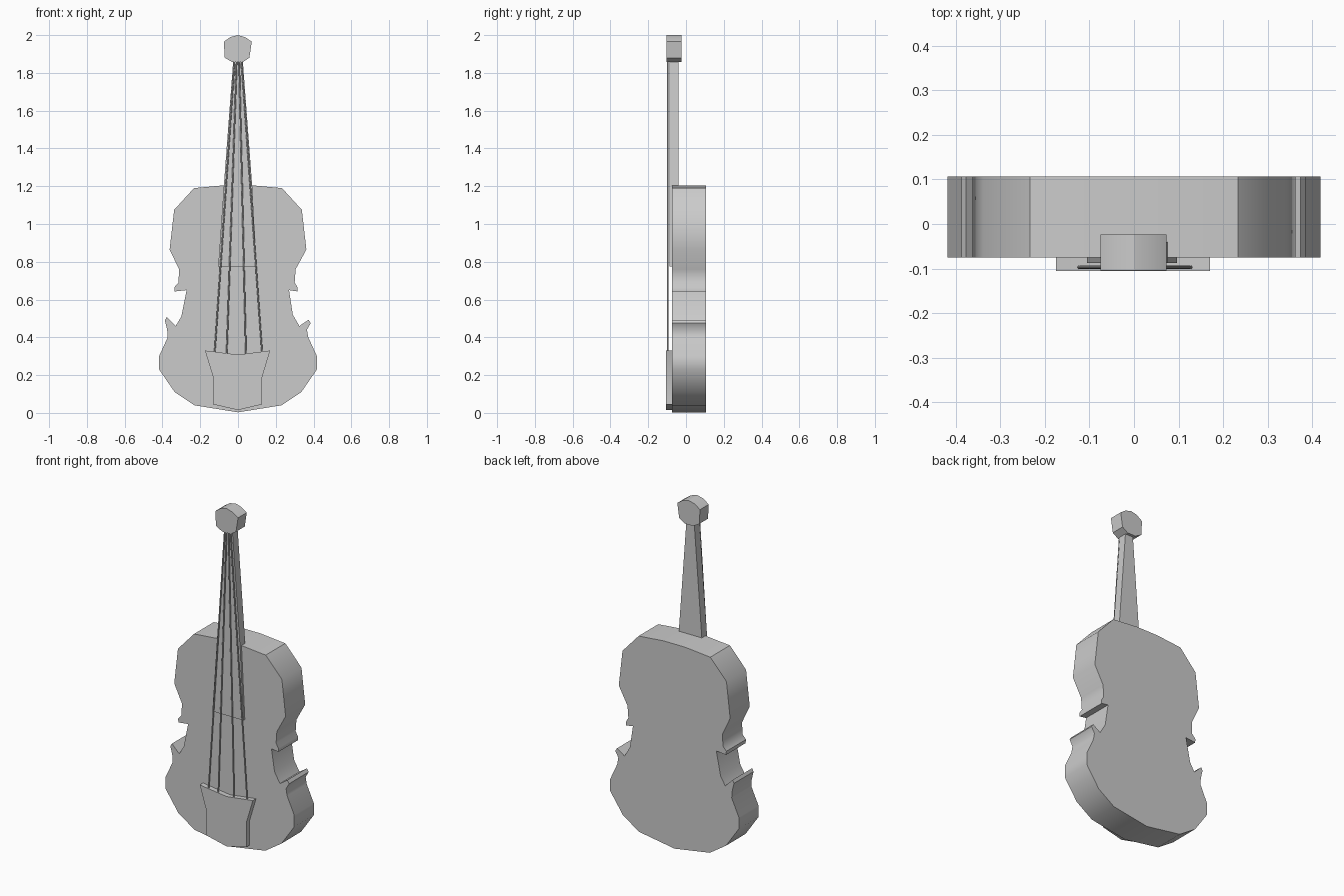
import bpy
import bmesh
import math
from mathutils import Vector

default = bpy.data.objects.get("Cube")
if default:
    bpy.data.objects.remove(default, do_unlink=True)

grey = bpy.data.materials.new("plain grey")
grey.use_nodes = True
COLOUR = (0.6, 0.6, 0.6, 1)
grey.diffuse_color = COLOUR
grey.node_tree.nodes["Principled BSDF"].inputs["Base Color"].default_value = COLOUR


def finish(name, bm, angle):
    """Turn a bmesh into a shaded, coloured object."""
    bmesh.ops.recalc_face_normals(bm, faces=bm.faces)
    mesh = bpy.data.meshes.new(name)
    bm.to_mesh(mesh)
    bm.free()
    mesh.materials.append(grey)
    obj = bpy.data.objects.new(name, mesh)
    bpy.context.collection.objects.link(obj)
    bpy.ops.object.select_all(action="DESELECT")
    obj.select_set(True)
    bpy.context.view_layer.objects.active = obj
    bpy.ops.object.shade_smooth_by_angle(angle=math.radians(angle))
    return obj


def slab(name, outline, front, back, angle=30):
    """Extrude an (x, z) outline from the front depth to the back depth."""
    bm = bmesh.new()
    face = bm.faces.new([bm.verts.new((x, front, z)) for x, z in outline])
    result = bmesh.ops.extrude_face_region(bm, geom=[face])
    moved = [v for v in result["geom"] if isinstance(v, bmesh.types.BMVert)]
    bmesh.ops.translate(bm, verts=moved, vec=(0, back - front, 0))
    return finish(name, bm, angle)


def string(name, bottom_x, top_x):
    """A thin round rod running from the tailpiece to the head."""
    start, end = Vector((bottom_x, -0.097, 0.31)), Vector((top_x, -0.097, 1.87))
    along = end - start
    bm = bmesh.new()
    bmesh.ops.create_cone(bm, cap_ends=True, segments=8, radius1=0.004,
                          radius2=0.004, depth=along.length)
    bmesh.ops.rotate(bm, verts=bm.verts, cent=(0, 0, 0),
                     matrix=along.to_track_quat("Z", "Y").to_matrix())
    bmesh.ops.translate(bm, verts=bm.verts, vec=(start + end) / 2)
    return finish(name, bm, 50)


# Body: the two sides share the bouts, the waist corners differ a little
lower = [(0.23, 0.04), (0.335, 0.11), (0.418, 0.23), (0.418, 0.3), (0.372, 0.4)]
upper = [(0.362, 0.865), (0.338, 1.075), (0.233, 1.19), (0.07, 1.205)]
left_waist = [(0.365, 0.44), (0.385, 0.475), (0.373, 0.493), (0.325, 0.46),
              (0.29, 0.52), (0.27, 0.65), (0.315, 0.643), (0.315, 0.665),
              (0.3, 0.69), (0.305, 0.76)]
right_waist = [(0.375, 0.44), (0.387, 0.49), (0.377, 0.507), (0.33, 0.46),
               (0.3, 0.51), (0.272, 0.65), (0.335, 0.643), (0.337, 0.665),
               (0.315, 0.69), (0.312, 0.76)]
left_side = lower + left_waist + upper
right_side = [(-x, z) for x, z in reversed(lower + right_waist + upper)]
slab("body", [(0, 0.003)] + left_side + right_side, -0.075, 0.107, 40)

# Neck, and the fingerboard that carries it over the body
slab("neck", [(-0.076, 1.19), (0.076, 1.19), (0.025, 1.87), (-0.025, 1.87)],
     -0.088, -0.04)
slab("fingerboard", [(-0.105, 0.775), (0.097, 0.775), (0.076, 1.19), (-0.076, 1.19)],
     -0.088, -0.07)

# Head
slab("head", [(-0.04, 1.99), (0, 2), (0.04, 1.988), (0.073, 1.965), (0.06, 1.88),
              (0.025, 1.857), (-0.03, 1.857), (-0.07, 1.88), (-0.075, 1.965)],
     -0.104, -0.023)

# Tailpiece
slab("tailpiece", [(-0.175, 0.33), (0, 0.308), (0.17, 0.33), (0.128, 0.19),
                   (0.128, 0.045), (0, 0.015), (-0.132, 0.045), (-0.132, 0.19)],
     -0.105, -0.07)

# Strings
for number, (bottom_x, top_x) in enumerate(
        [(-0.124, -0.018), (-0.06, -0.007), (0.042, 0.006), (0.128, 0.018)]):
    string(f"string_{number + 1}", bottom_x, top_x)
